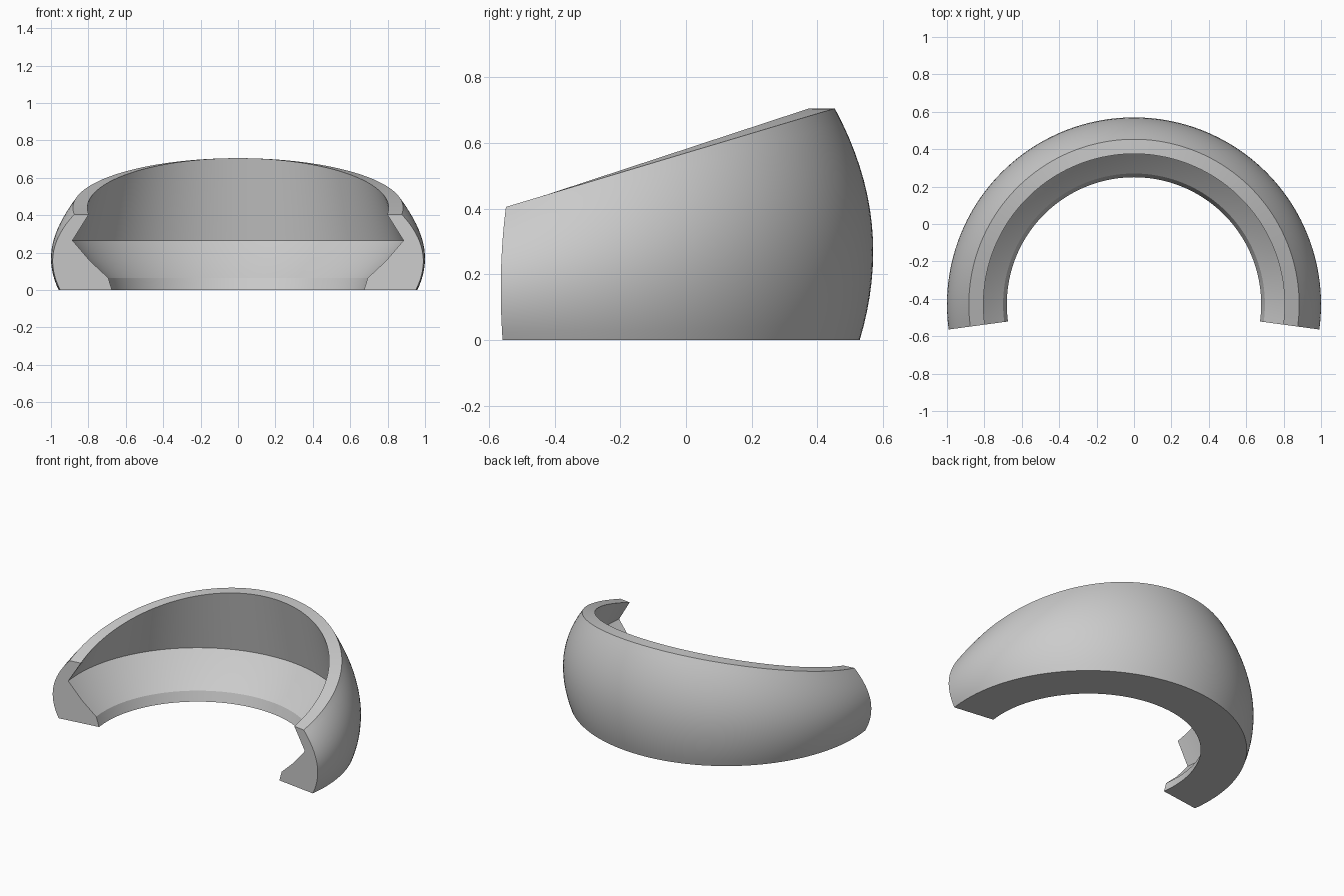
import bpy, bmesh, math

if "Cube" in bpy.data.objects:
    bpy.data.objects.remove(bpy.data.objects["Cube"], do_unlink=True)

CENTRE_Y = -0.43
OVERHANG = math.radians(7.7)    # sweep past the half circle at each end
SEGMENTS = 96
OUTER_STEPS = 16
BELLY = 0.385                   # height fraction of the widest outer ring


def rim_height(angle):
    low = -math.sin(OVERHANG)
    return 0.405 + 0.3 * (math.sin(angle) - low) / (1 - low)


def outer_radius(u):
    if u < BELLY:
        return 1 - 0.041 * (1 - u / BELLY) ** 2
    return 1 - 0.117 * ((u - BELLY) / (1 - BELLY)) ** 2


def section(angle):
    """Closed (radius, height) outline; the outer wall and rim follow the slope."""
    top = rim_height(angle)
    steps = [i / OUTER_STEPS for i in range(OUTER_STEPS + 1)]
    outer = [(outer_radius(u), u * top) for u in steps]
    inner = [(0.805, top), (0.893, 0.265), (0.798, 0.155), (0.70, 0.065), (0.68, 0)]
    return outer + inner


# Sweep the changing section round the arc
bm = bmesh.new()
rings = []
for i in range(SEGMENTS + 1):
    a = -OVERHANG + (math.pi + 2 * OVERHANG) * i / SEGMENTS
    rings.append([bm.verts.new((r * math.cos(a), CENTRE_Y + r * math.sin(a), z))
                  for r, z in section(a)])
for ra, rb in zip(rings, rings[1:]):
    n = len(ra)
    for j in range(n):
        k = (j + 1) % n
        bm.faces.new((ra[j], rb[j], rb[k], ra[k]))

# Flat end faces
bm.faces.new(rings[0])
bm.faces.new(rings[-1])
bmesh.ops.recalc_face_normals(bm, faces=bm.faces)

mesh = bpy.data.meshes.new("curved_band")
bm.to_mesh(mesh)
bm.free()
band = bpy.data.objects.new("curved_band", mesh)
bpy.context.collection.objects.link(band)

# Plain grey material
grey = bpy.data.materials.new("plain_grey")
grey.use_nodes = True
colour = (0.6, 0.6, 0.6, 1)
grey.diffuse_color = colour
grey.node_tree.nodes["Principled BSDF"].inputs["Base Color"].default_value = colour
mesh.materials.append(grey)

# Smooth walls with sharp creases
bpy.ops.object.select_all(action="DESELECT")
band.select_set(True)
bpy.context.view_layer.objects.active = band
bpy.ops.object.shade_smooth_by_angle(angle=math.radians(24))
